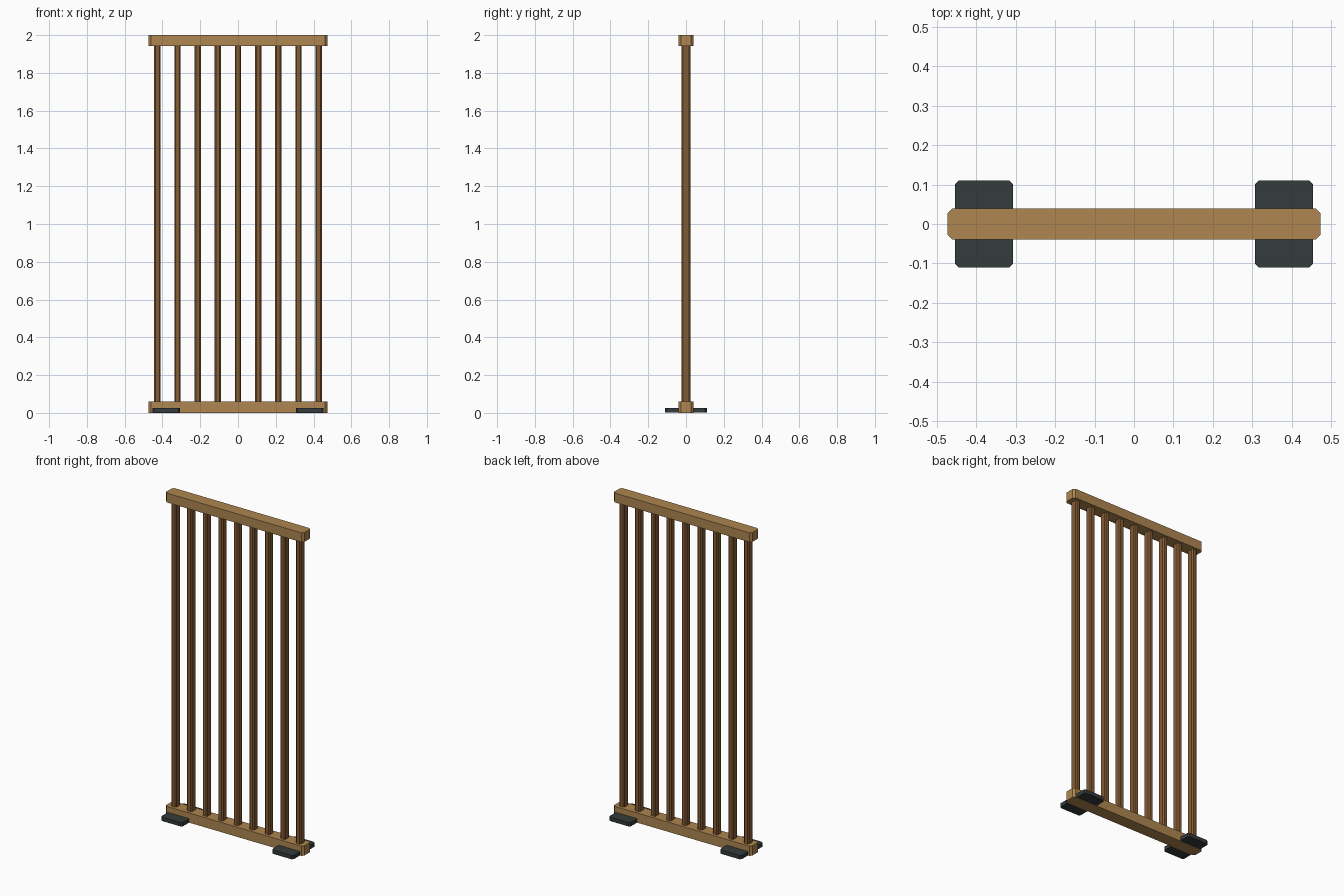
import bpy, bmesh

if "Cube" in bpy.data.objects:
    bpy.data.objects.remove(bpy.data.objects["Cube"])


def material(name, rgb):
    # sRGB 0-255 to linear
    lin = [((c / 255 + 0.055) / 1.055) ** 2.4 for c in rgb]
    m = bpy.data.materials.new(name)
    m.diffuse_color = (*lin, 1)
    m.use_nodes = True
    m.node_tree.nodes["Principled BSDF"].inputs["Base Color"].default_value = m.diffuse_color
    return m


LIGHT_WOOD = material("light wood", (174, 134, 80))
DARK_WOOD = material("dark wood", (132, 92, 52))
DARK_PAD = material("dark grey", (53, 59, 59))


def chamfered_post(name, cx, hx, hy, z0, z1, c, mat):
    """Upright prism with an eight-sided, corner-cut rectangle as section."""
    bm = bmesh.new()
    outline = [(hx, -hy + c), (hx, hy - c), (hx - c, hy), (-hx + c, hy),
               (-hx, hy - c), (-hx, -hy + c), (-hx + c, -hy), (hx - c, -hy)]
    base = bm.faces.new([bm.verts.new((x, y, z0)) for x, y in outline])
    ext = bmesh.ops.extrude_face_region(bm, geom=[base], use_keep_orig=True)
    top = [v for v in ext["geom"] if isinstance(v, bmesh.types.BMVert)]
    bmesh.ops.translate(bm, verts=top, vec=(0, 0, z1 - z0))
    bmesh.ops.recalc_face_normals(bm, faces=bm.faces)
    me = bpy.data.meshes.new(name)
    bm.to_mesh(me)
    bm.free()
    me.materials.append(mat)
    ob = bpy.data.objects.new(name, me)
    ob.location.x = cx
    bpy.context.collection.objects.link(ob)
    return ob


# Top and bottom rails
chamfered_post("bottom_rail", 0, 0.473, 0.039, 0.0, 0.06, 0.012, LIGHT_WOOD)
chamfered_post("top_rail", 0, 0.473, 0.039, 1.942, 2.0, 0.012, LIGHT_WOOD)

# Nine upright slats
for i in range(9):
    chamfered_post(f"slat_{i + 1}", (i - 4) * 0.1067, 0.017, 0.0225,
                   0.055, 1.947, 0.007, DARK_WOOD)

# Feet crossing under the bottom rail
for side, x in (("left", -0.38), ("right", 0.38)):
    chamfered_post(f"foot_{side}", x, 0.073, 0.11, 0.001, 0.025, 0.009, DARK_PAD)
